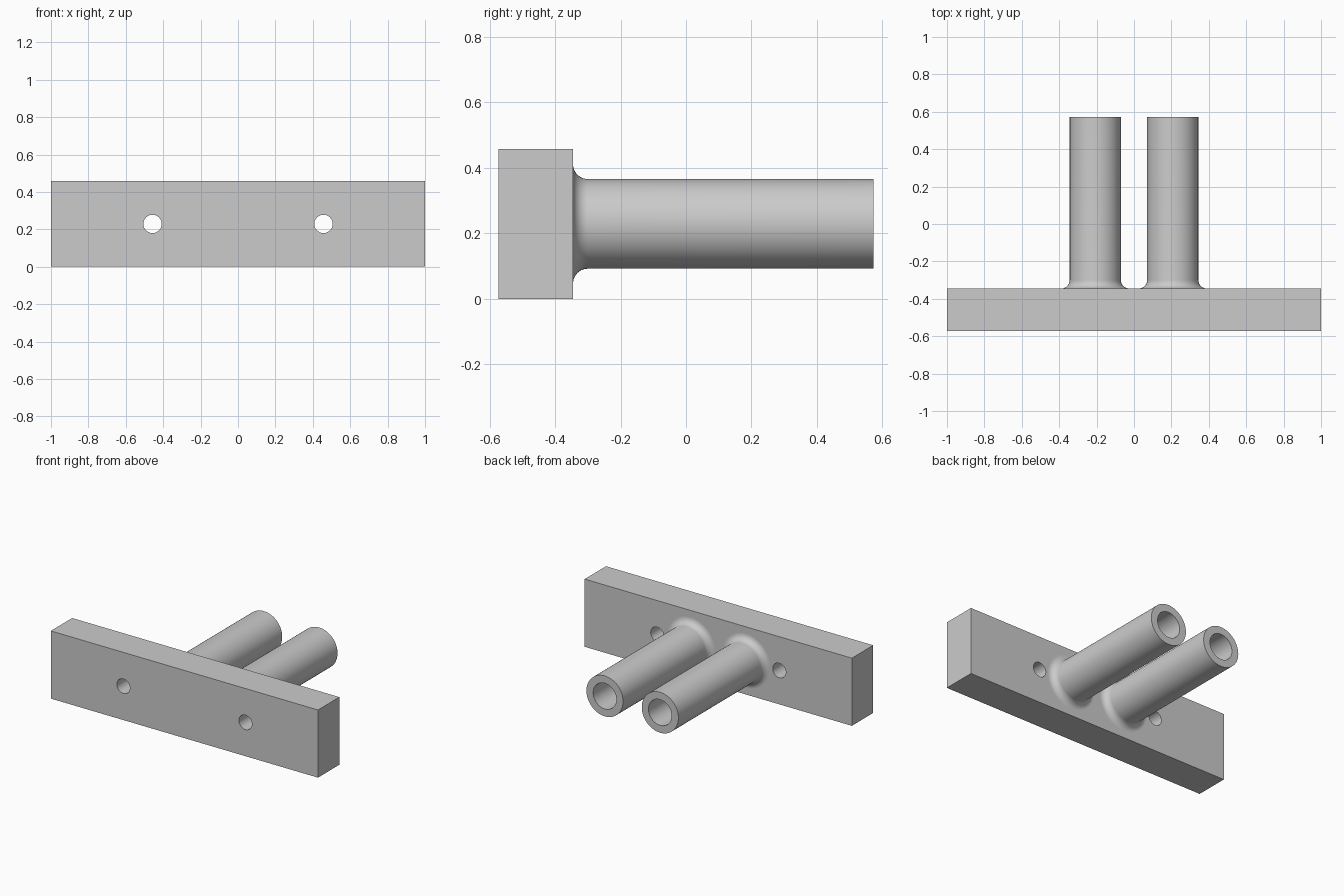
import bpy
import bmesh
from math import pi, sin, cos, radians
from mathutils import Matrix, Vector

cube = bpy.data.objects.get("Cube")
if cube:
    bpy.data.objects.remove(cube, do_unlink=True)

LENGTH, HEIGHT = 2.0, 0.458
FRONT, FACE, END = -0.573, -0.345, 0.573
MID_Z = HEIGHT / 2
TUBE_X, TUBE_R, BORE_R, FILLET = 0.207, 0.137, 0.087, 0.045
HOLE_X, HOLE_R = 0.457, 0.049

grey = bpy.data.materials.new("plain grey")
grey.use_nodes = True
grey.diffuse_color = (0.6, 0.6, 0.6, 1)
grey.node_tree.nodes["Principled BSDF"].inputs["Base Color"].default_value = (0.6, 0.6, 0.6, 1)


def make_object(name, bm):
    bmesh.ops.recalc_face_normals(bm, faces=bm.faces)
    mesh = bpy.data.meshes.new(name)
    bm.to_mesh(mesh)
    bm.free()
    mesh.materials.append(grey)
    obj = bpy.data.objects.new(name, mesh)
    bpy.context.collection.objects.link(obj)
    return obj


def select_only(obj):
    bpy.ops.object.select_all(action='DESELECT')
    obj.select_set(True)
    bpy.context.view_layer.objects.active = obj


def smooth(obj):
    select_only(obj)
    bpy.ops.object.shade_smooth_by_angle(angle=radians(35))


# Mounting bar
bm = bmesh.new()
bmesh.ops.create_cube(bm, size=1, matrix=Matrix.Translation((0, (FRONT + FACE) / 2, MID_Z))
                      @ Matrix.Diagonal((LENGTH, FACE - FRONT, HEIGHT, 1)))
bar = make_object("mounting_bar", bm)

# Screw holes drilled through the bar
for side in (-1, 1):
    bm = bmesh.new()
    bmesh.ops.create_cone(bm, cap_ends=True, segments=48, radius1=HOLE_R, radius2=HOLE_R, depth=1,
                          matrix=Matrix.Translation((side * HOLE_X, FRONT, MID_Z))
                          @ Matrix.Rotation(pi / 2, 4, 'X'))
    drill = make_object("drill", bm)
    drill.hide_render = True
    cut = bar.modifiers.new("screw_hole", 'BOOLEAN')
    cut.operation = 'DIFFERENCE'
    cut.solver = 'EXACT'
    cut.object = drill
    select_only(bar)
    bpy.ops.object.modifier_apply(modifier=cut.name)
    bpy.data.objects.remove(drill, do_unlink=True)
smooth(bar)

# Tube wall profile as (radius, y), with a concave fillet at the bar
root = FACE - 0.01
profile = [(BORE_R, root), (BORE_R, END), (TUBE_R, END)]
for i in range(11):
    a = pi / 2 * i / 10
    profile.append((TUBE_R + FILLET * (1 - cos(a)), FACE + FILLET * (1 - sin(a))))
profile.append((TUBE_R + FILLET, root))

# Pair of open tubes
for name, x in (("right_tube", -TUBE_X), ("left_tube", TUBE_X)):
    bm = bmesh.new()
    verts = [bm.verts.new((x + r, y, MID_Z)) for r, y in profile]
    edges = [bm.edges.new((v, verts[i - 1])) for i, v in enumerate(verts)]
    bmesh.ops.spin(bm, geom=verts + edges, cent=Vector((x, 0, MID_Z)), axis=(0, 1, 0),
                   angle=2 * pi, steps=64, use_merge=True)
    bmesh.ops.remove_doubles(bm, verts=bm.verts, dist=0.0001)
    smooth(make_object(name, bm))
